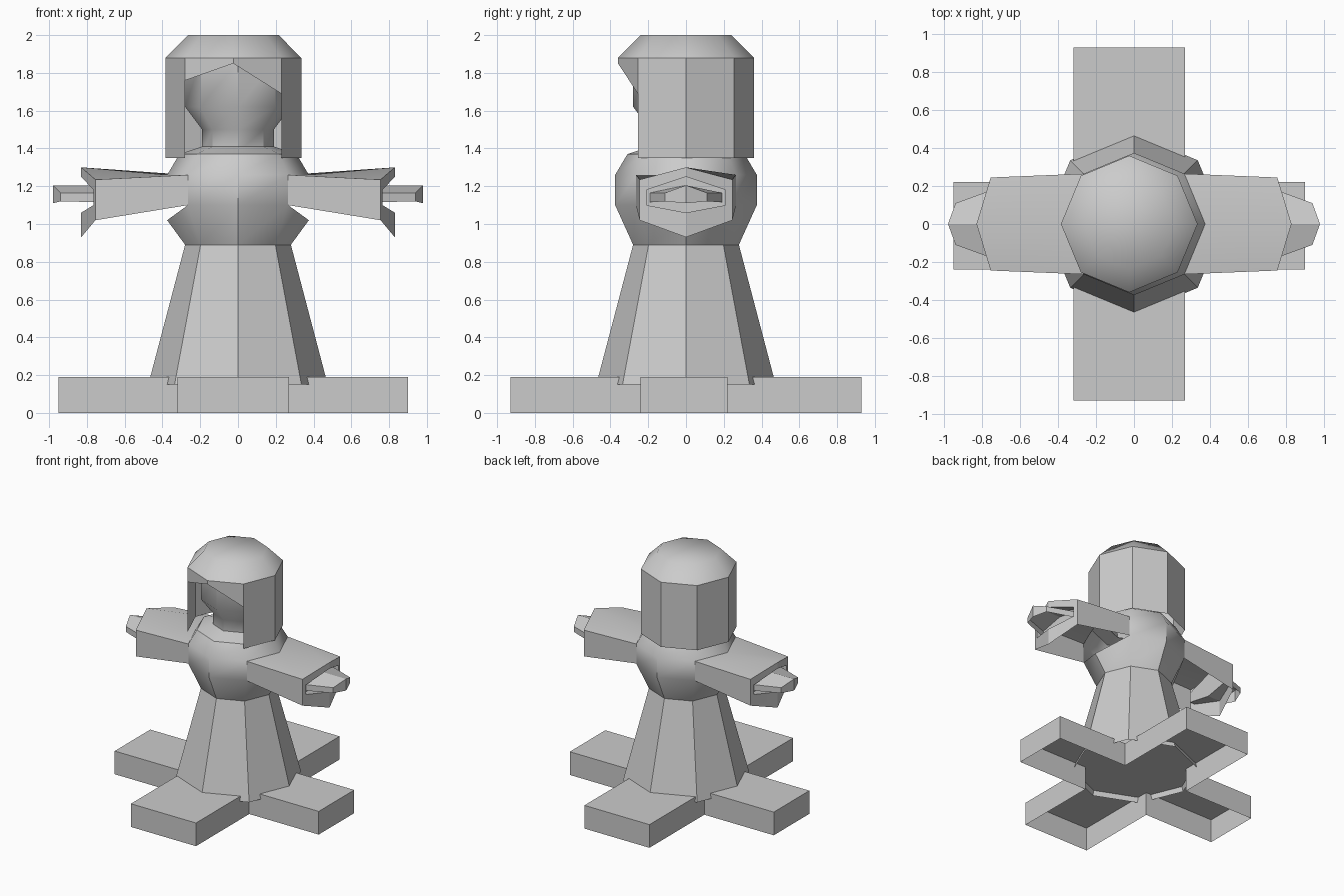
import bpy
from math import cos, sin, tau

if "Cube" in bpy.data.objects:
    bpy.data.objects.remove(bpy.data.objects["Cube"])


def grid(name, rows, closed=False, cap=False, skip=(), smooth=30):
    """Quad surface through rows of points; skip holds (row, column) holes."""
    n = len(rows[0])
    verts = [p for r in rows for p in r]
    faces = []
    for j in range(len(rows) - 1):
        for i in range(n if closed else n - 1):
            if (j, i) not in skip:
                k = (i + 1) % n
                faces.append((j * n + i, j * n + k, (j + 1) * n + k, (j + 1) * n + i))
    if cap:
        faces.append(tuple(range(len(verts) - n, len(verts))))
    mesh = bpy.data.meshes.new(name)
    mesh.from_pydata(verts, [], faces)
    ob = bpy.data.objects.new(name, mesh)
    bpy.context.collection.objects.link(ob)
    bpy.ops.object.select_all(action='DESELECT')
    ob.select_set(True)
    bpy.context.view_layer.objects.active = ob
    bpy.ops.object.shade_smooth_by_angle(angle=smooth * tau / 360)
    return ob


def octagon(r, z, cx=0.0):
    return [(cx + r * cos(tau * i / 8), r * sin(tau * i / 8), z) for i in range(8)]


def section(tip_x, side_x, w, top, up, low):
    """Open five-point arch across an arm, back to front."""
    return [(side_x, w, low), (side_x, w, up), (tip_x, 0, top),
            (side_x, -w, up), (side_x, -w, low)]


def mirror(ob):
    ob.modifiers.new("mirror", 'MIRROR').use_axis[0] = True


# Cross-shaped base, open underneath
x0, x1, x2, x3 = -0.95, -0.32, 0.27, 0.90
y0, y1, y2, y3 = -0.93, -0.24, 0.22, 0.93
outline = [(x1, y0), (x2, y0), (x2, y1), (x3, y1), (x3, y2), (x2, y2),
           (x2, y3), (x1, y3), (x1, y2), (x0, y2), (x0, y1), (x1, y1)]
grid("cross_base", [[(x, y, z) for x, y in outline] for z in (0, 0.19)],
     closed=True, cap=True, smooth=10)

# Robe skirt
grid("robe_skirt", [octagon(0.475, 0.15), octagon(0.28, 0.89)], closed=True, smooth=10)

# Torso with arm openings at the sides
torso = [octagon(r, z) for r, z in
         [(0.28, 0.89), (0.375, 1.10), (0.375, 1.26), (0.31, 1.37), (0.19, 1.41)]]
for i in (0, 4):
    x, y, z = torso[1][i]
    torso[1][i] = (x, y, 1.02)
grid("torso", torso, closed=True, skip={(1, i) for i in (0, 7, 3, 4)}, smooth=40)

# Head and neck
grid("head", [octagon(r, z) for r, z in
              [(0.19, 1.38), (0.19, 1.50), (0.28, 1.62), (0.28, 1.86)]],
     closed=True, cap=True, smooth=40)

# Hair shell with a slanted fringe cut into the front
hair = [octagon(r, z, -0.025) for r, z in [(0.36, 1.35), (0.36, 1.70), (0.36, 1.88)]]
hair[0], hair[1] = hair[0], hair[1]
for i, z in ((5, 1.76), (6, 1.85), (7, 1.69)):
    x, y, _ = hair[1][i]
    hair[1][i] = (x, y, z)
grid("hair", hair, closed=True, skip={(0, 5), (0, 6)}, smooth=10)
grid("hair_crown", [octagon(0.36, 1.88, -0.025), octagon(0.24, 2.0, -0.025)],
     closed=True, cap=True, smooth=50)

# Sleeves, open underneath
cuff = section(0.83, 0.755, 0.245, 1.30, 1.235, 1.02)
mirror(grid("sleeve", [section(0.375, 0.265, 0.265, 1.26, 1.26, 1.10), cuff], smooth=20))

# Cuff rims with a recess for the hand
inner = section(0.83, 0.765, 0.21, 1.25, 1.18, 1.10) + [(0.83, 0, 1.06)]
recess = [(0.72, y, z) for x, y, z in inner]
mirror(grid("cuff_rim", [cuff + [(0.83, 0, 0.93)], inner, recess],
            closed=True, cap=True, smooth=10))

# Hands, open underneath, with a pointed end
tip = section(0.98, 0.94, 0.11, 1.205, 1.165, 1.12)
mirror(grid("hand", [section(0.72, 0.72, 0.19, 1.205, 1.165, 1.115), tip], smooth=10))
mirror(grid("hand_end", [tip[1:4], [tip[0], (0.98, 0, 1.11), tip[4]]], smooth=10))
